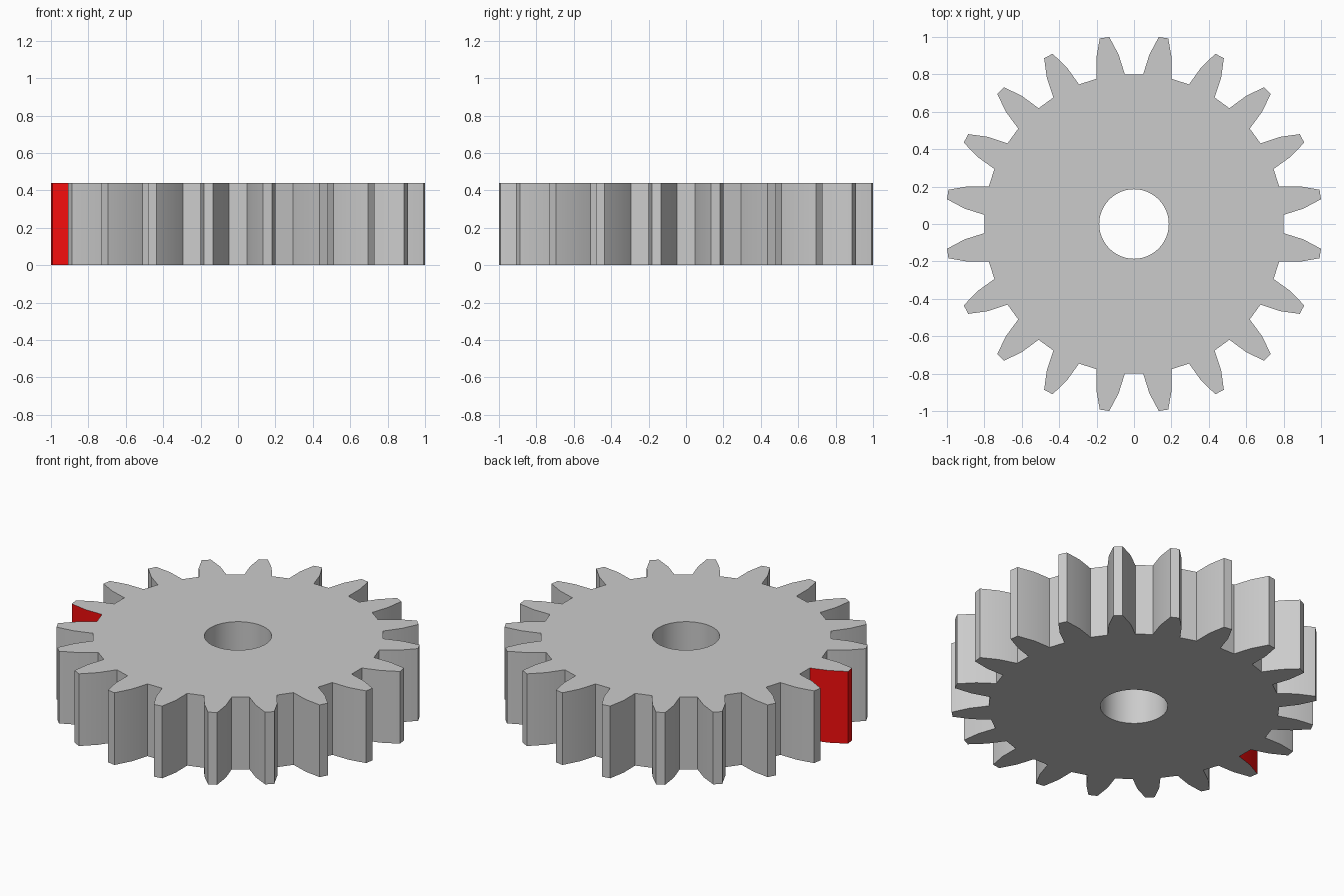
import bpy, bmesh
from math import radians, degrees, cos, sin, atan2, pi

if "Cube" in bpy.data.objects:
    bpy.data.objects.remove(bpy.data.objects["Cube"])

TEETH, HEIGHT, BORE = 20, 0.44, 0.186
# tooth flank: (radius, half angle in degrees) from root to tip
FLANK = [(0.802, 5.5), (0.91, 3.8), (1.0087, 1.45)]
RED_TOOTH = 189.0


def polar(r, deg):
    return (r * cos(radians(deg)), r * sin(radians(deg)), 0)


def add_loop(bm, points):
    verts = [bm.verts.new(p) for p in points]
    return [bm.edges.new((v, verts[(i + 1) % len(verts)])) for i, v in enumerate(verts)]


# gear outline and bore
outline = []
for i in range(TEETH):
    mid = 9 + 360 / TEETH * i
    outline += [polar(r, mid - a) for r, a in FLANK]
    outline += [polar(r, mid + a) for r, a in reversed(FLANK)]
bore = [polar(BORE, 360 / 48 * i) for i in range(48)]

bm = bmesh.new()
edges = add_loop(bm, outline) + add_loop(bm, bore)
bmesh.ops.triangle_fill(bm, use_beauty=True, use_dissolve=False, edges=edges, normal=(0, 0, 1))

# thickness
ext = bmesh.ops.extrude_face_region(bm, geom=bm.faces[:])
top = [g for g in ext["geom"] if isinstance(g, bmesh.types.BMVert)]
bmesh.ops.translate(bm, verts=top, vec=(0, 0, HEIGHT))
bmesh.ops.recalc_face_normals(bm, faces=bm.faces[:])

# marked tooth: its side walls are red
for f in bm.faces:
    c = f.calc_center_median()
    ang = degrees(atan2(c.y, c.x)) % 360
    if abs(f.normal.z) < 0.1 and c.xy.length > 0.81 and abs(ang - RED_TOOTH) < 6:
        f.material_index = 1

mesh = bpy.data.meshes.new("gear")
bm.to_mesh(mesh)
bm.free()
gear = bpy.data.objects.new("gear", mesh)
bpy.context.collection.objects.link(gear)

grey = bpy.data.materials.new("grey")
grey.diffuse_color = (0.8, 0.8, 0.8, 1)
grey.use_nodes = True
grey.node_tree.nodes["Principled BSDF"].inputs["Base Color"].default_value = grey.diffuse_color
red = bpy.data.materials.new("red")
red.diffuse_color = (0.9, 0.004, 0.004, 1)
red.use_nodes = True
red.node_tree.nodes["Principled BSDF"].inputs["Base Color"].default_value = red.diffuse_color
mesh.materials.append(grey)
mesh.materials.append(red)

bpy.context.view_layer.objects.active = gear
gear.select_set(True)
bpy.ops.object.shade_smooth_by_angle(angle=radians(30))
